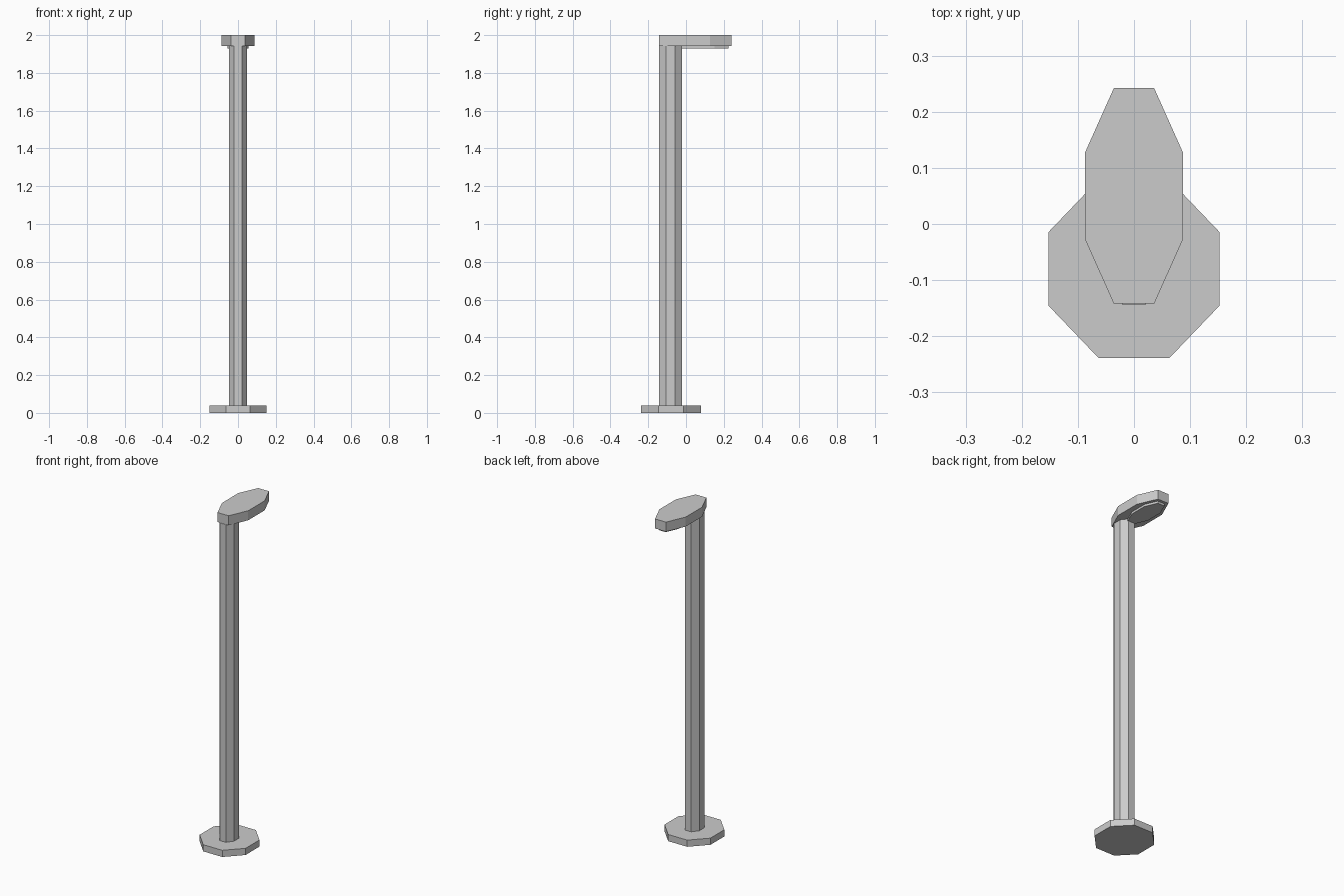
import bpy
import bmesh

cube = bpy.data.objects.get("Cube")
if cube:
    bpy.data.objects.remove(cube, do_unlink=True)

grey = bpy.data.materials.new("plain grey")
grey.use_nodes = True
colour = (0.6, 0.6, 0.6, 1)
grey.diffuse_color = colour
grey.node_tree.nodes["Principled BSDF"].inputs["Base Color"].default_value = colour


def octagon_prism(name, centre_y, half_x, half_y, flat_x, flat_y, bottom, top):
    """Upright eight-sided prism; flat_x and flat_y are half lengths of its straight sides."""
    quarter = [(half_x, flat_y), (flat_x, half_y)]
    outline = quarter + [(-x, y) for x, y in reversed(quarter)]
    outline += [(-x, -y) for x, y in outline]
    bm = bmesh.new()
    base = bm.faces.new([bm.verts.new((x, y + centre_y, bottom)) for x, y in outline])
    side = bmesh.ops.extrude_face_region(bm, geom=[base], use_keep_orig=True)
    for v in side["geom"]:
        if isinstance(v, bmesh.types.BMVert):
            v.co.z = top
    bmesh.ops.recalc_face_normals(bm, faces=bm.faces)
    mesh = bpy.data.meshes.new(name)
    bm.to_mesh(mesh)
    bm.free()
    mesh.materials.append(grey)
    obj = bpy.data.objects.new(name, mesh)
    bpy.context.collection.objects.link(obj)
    return obj


# Foot and post share one axis
octagon_prism("base_plate", -0.08, 0.152, 0.159, 0.063, 0.066, 0, 0.04)
octagon_prism("post", -0.082, 0.048, 0.062, 0.02, 0.025, 0.04, 1.943)

# Lamp head reaches backwards, with a thin lens below
octagon_prism("lamp_head", 0.05, 0.087, 0.192, 0.036, 0.078, 1.943, 2)
octagon_prism("lens", 0.1, 0.055, 0.125, 0.023, 0.051, 1.93, 1.943)
